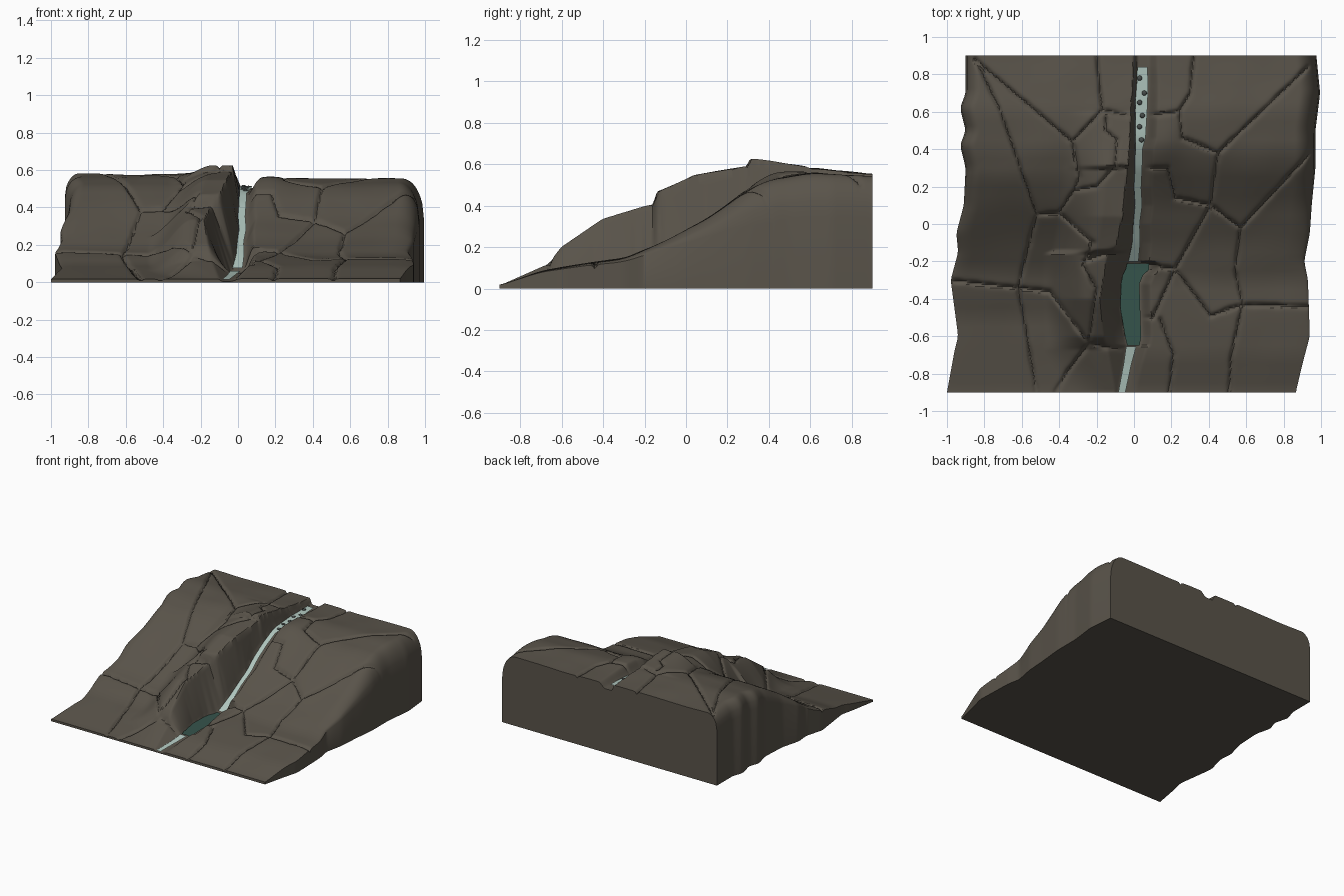
import bpy, bmesh, math
from mathutils import Vector, noise

cube = bpy.data.objects.get("Cube")
if cube:
    bpy.data.objects.remove(cube, do_unlink=True)


def material(name, colour):
    mat = bpy.data.materials.new(name)
    mat.use_nodes = True
    mat.diffuse_color = (*colour, 1)
    shader = next(n for n in mat.node_tree.nodes if n.type == 'BSDF_PRINCIPLED')
    shader.inputs["Base Color"].default_value = (*colour, 1)
    shader.inputs["Roughness"].default_value = 0.9
    return mat


ROCK = material("brown grey rock", (.1, .087, .068))
WATER = material("pale water", (.43, .56, .51))
POOL = material("deep green water", (.036, .088, .071))
STONE = material("dark stone", (.06, .07, .066))


def clamp(t):
    return max(0, min(1, t))


def smooth(t):
    t = clamp(t)
    return t * t * (3 - 2 * t)


def lerp(a, b, t):
    return a + (b - a) * t


def look(table, y):
    """Interpolate the rows of a table, keyed by rising y."""
    if y <= table[0][0]:
        return table[0][1:]
    for a, b in zip(table, table[1:]):
        if y <= b[0]:
            t = (y - a[0]) / (b[0] - a[0])
            return [lerp(p, q, t) for p, q in zip(a[1:], b[1:])]
    return table[-1][1:]


def soft(table, y, reach=.04):
    """Interpolated first column, averaged over a short reach."""
    steps = (-1, -.5, 0, .5, 1)
    return sum(look(table, y + s * reach)[0] for s in steps) / len(steps)


# Plan outline of the two sides: y, x
LEFT_EDGE = [(-.9, -1), (-.68, -.96), (-.6, -.94), (-.3, -.98), (-.15, -.94), (-.05, -.95),
             (.1, -.91), (.3, -.9), (.42, -.93), (.5, -.9), (.62, -.93), (.7, -.9), (.9, -.9)]
RIGHT_EDGE = [(-.9, .865), (-.75, .9), (-.6, .94), (-.3, .93), (-.2, .91), (-.05, .94),
              (.1, .95), (.3, .97), (.5, .97), (.7, .995), (.9, .975)]

# Slope of each half: y, z
LEFT_SLOPE = [(-.9, .015), (-.6, .075), (-.5, .095), (-.38, .145), (-.25, .185), (-.1, .28),
              (.1, .42), (.25, .51), (.4, .56), (.6, .58), (.9, .55)]
RIGHT_SLOPE = [(-.9, .015), (-.7, .085), (-.5, .12), (-.3, .145), (-.1, .225), (.1, .335),
               (.3, .475), (.4, .525), (.6, .555), (.9, .54)]

# Ridge beside the stream: y, crest x, crest z, flat width
RIDGE = [(-.9, -.1, .015, 0), (-.67, -.14, .115, .1), (-.6, -.16, .2, .07),
         (-.4, -.18, .335, .06), (-.16, -.14, .41, .1), (-.14, -.1, .47, .09),
         (.04, -.06, .55, .1), (.29, -.035, .59, .1), (.31, -.03, .625, .1),
         (.58, -.015, .59, .12), (.62, -.01, .57, .12), (.9, .005, .55, .1)]

# Water course: y, centre x, half width, surface z
LOWER = [(-.9, -.065, .016, .016), (-.75, -.035, .018, .04), (-.655, -.015, .024, .06)]
BASIN = [(-.65, -.003, .03, .062), (-.6, -.005, .04, .062), (-.45, -.02, .05, .062),
         (-.32, -.02, .046, .062), (-.27, -.005, .052, .062), (-.245, .018, .06, .062),
         (-.21, .022, .056, .064)]
UPPER = [(-.2, -.003, .024, .075), (-.1, .012, .018, .15), (0, .013, .014, .215),
         (.1, .025, .016, .285), (.2, .019, .016, .355), (.3, .025, .016, .425),
         (.4, .026, .016, .475), (.46, .035, .024, .495), (.65, .04, .03, .507),
         (.75, .045, .027, .512), (.84, .045, .024, .516)]
COURSE = LOWER + BASIN + UPPER

# Crack lines in plan, in hundredths
CRACKS_LEFT = [
    [(-85, 88), (-33, 44), (-17, 61), (-20, 90)],
    [(-17, 61), (-4, 58)],
    [(-33, 44), (-29, 25), (-32, 18), (-40, 6), (-52, 5)],
    [(-85, 88), (-72, 62), (-52, 5), (-62, -34), (-58, -55), (-52, -90)],
    [(-15, 57), (-15, 50), (-9, 45), (-10, 31), (-3, 30)],
    [(-32, 18), (-20, 20), (-10, 31)],
    [(-40, 6), (-22, -10), (-27, -22), (-20, -35), (-24, -64)],
    [(-27, -20), (-5, -12)],
    [(-99, -30), (-62, -34), (-45, -36), (-24, -64), (-7, -67)],
    [(-42, -90), (-35, -78), (-24, -64)],
]
CRACKS_RIGHT = [
    [(32, 90), (30, 70), (24, 60), (7, 58)],
    [(24, 60), (26, 46), (45, 38), (41, 10), (22, 14), (18, 30), (4, 30)],
    [(93, 84), (45, 38)],
    [(41, 10), (57, -2), (98, 42)],
    [(57, -2), (54, -25), (58, -43), (95, -44)],
    [(41, 10), (22, -24), (41, -49), (58, -43)],
    [(22, -24), (10, -50), (3, -50)],
    [(22, -24), (8, -22)],
    [(14, -51), (21, -70), (19, -90)],
    [(58, -43), (52, -70), (51, -90)],
]
SEGMENTS = [(Vector(a) / 100, Vector(b) / 100)
            for line in CRACKS_LEFT + CRACKS_RIGHT for a, b in zip(line, line[1:])]


def crack_distance(p, near):
    best = 1
    for a, b in near:
        d = b - a
        t = clamp((p - a).dot(d) / d.length_squared)
        best = min(best, (p - a - d * t).length)
    return best


def height(x, y, row, near):
    """Ground height; row holds the values shared by one line of y."""
    left, right, low, high, crest, top, flat, centre, half, surface = row
    floor = max(.004, surface - .012)
    bumps = noise.noise(Vector((x * 4, y * 4, 0))) * .008 * clamp(high * 5)
    if x < centre:
        z = low + max(0, top - low) * (1 - smooth((crest - flat - x) / .25))
        inner = centre - half - .004
        bank = clamp((inner - x) / max(.02, inner - crest))
    else:
        z = high + .03 * math.exp(-((x - .17) / .1) ** 2 - ((y - .45) / .13) ** 2)
        bank = smooth((x - centre - half - .004) / .06)
    z += bumps
    # Round over the two long sides
    for gap, reach, drop in ((x - left, .08, .22), (right - x, .11, .38)):
        curve = math.sqrt(max(0, 1 - (1 - clamp(gap / reach)) ** 2))
        z *= 1 - drop * clamp(z / .5) * (1 - curve)
    # Cut the cracks, with softened slab edges
    wander = noise.noise(Vector((x * 15, y * 15, 3))) * .006
    d = abs(crack_distance(Vector((x, y)), near) + wander)
    cut = .014 * clamp(1 - d / .013) + .008 * clamp(1 - d / .035) ** 2
    z -= min(cut, z * .5)
    return max(.004, lerp(floor, z, bank))


# Ground block
COLS, ROWS = 240, 200
bm = bmesh.new()
grid = []
for j in range(ROWS + 1):
    y = lerp(-.9, .9, j / ROWS)
    left, right = soft(LEFT_EDGE, y, .02), soft(RIGHT_EDGE, y, .02)
    if j == 0:
        left = -1
    row = [left, right, soft(LEFT_SLOPE, y), soft(RIGHT_SLOPE, y), *look(RIDGE, y), *look(COURSE, y)]
    near = [s for s in SEGMENTS
            if min(s[0].y, s[1].y) - .06 < y < max(s[0].y, s[1].y) + .06]
    line = []
    for i in range(COLS + 1):
        x = lerp(left, right, i / COLS)
        line.append(bm.verts.new((x, y, height(x, y, row, near))))
    grid.append(line)
for a, b in zip(grid, grid[1:]):
    for i in range(COLS):
        bm.faces.new((a[i], a[i + 1], b[i + 1], b[i]))

# Walls and underside
rim = [e for e in bm.edges if e.is_boundary]
skirt = bmesh.ops.extrude_edge_only(bm, edges=rim)["geom"]
for v in skirt:
    if isinstance(v, bmesh.types.BMVert):
        v.co.z = 0
bmesh.ops.edgeloop_fill(bm, edges=[e for e in skirt
                                   if isinstance(e, bmesh.types.BMEdge) and e.is_boundary])
bmesh.ops.recalc_face_normals(bm, faces=bm.faces)


def finish(bm, name, mat, angle=40):
    mesh = bpy.data.meshes.new(name)
    bm.to_mesh(mesh)
    bm.free()
    mesh.materials.append(mat)
    obj = bpy.data.objects.new(name, mesh)
    bpy.context.collection.objects.link(obj)
    bpy.ops.object.select_all(action='DESELECT')
    obj.select_set(True)
    bpy.context.view_layer.objects.active = obj
    bpy.ops.object.shade_smooth_by_angle(angle=math.radians(angle))


finish(bm, "rocky_ground", ROCK)


# Water ribbons
def ribbon(name, table, mat):
    bm = bmesh.new()
    steps = 40
    last = None
    for k in range(steps + 1):
        y = lerp(table[0][0], table[-1][0], k / steps)
        x, half, z = look(table, y)
        half += .003
        pair = [bm.verts.new((x + s * half, y, z)) for s in (-1, 1)]
        if last:
            bm.faces.new((last[0], last[1], pair[1], pair[0]))
        last = pair
    finish(bm, name, mat)


ribbon("lower_stream", LOWER, WATER)
ribbon("pool", BASIN, POOL)
ribbon("upper_stream", UPPER, WATER)

# Low stones in the upper stream
bm = bmesh.new()
for x, y in ((.03, .78), (.055, .7), (.03, .65), (.045, .58), (.03, .52), (.04, .45)):
    ball = bmesh.ops.create_icosphere(bm, subdivisions=2, radius=.014)["verts"]
    bmesh.ops.scale(bm, verts=ball, vec=(1, 1, .5))
    bmesh.ops.translate(bm, verts=ball, vec=(x, y, look(UPPER, y)[2]))
finish(bm, "stream_stones", STONE)
